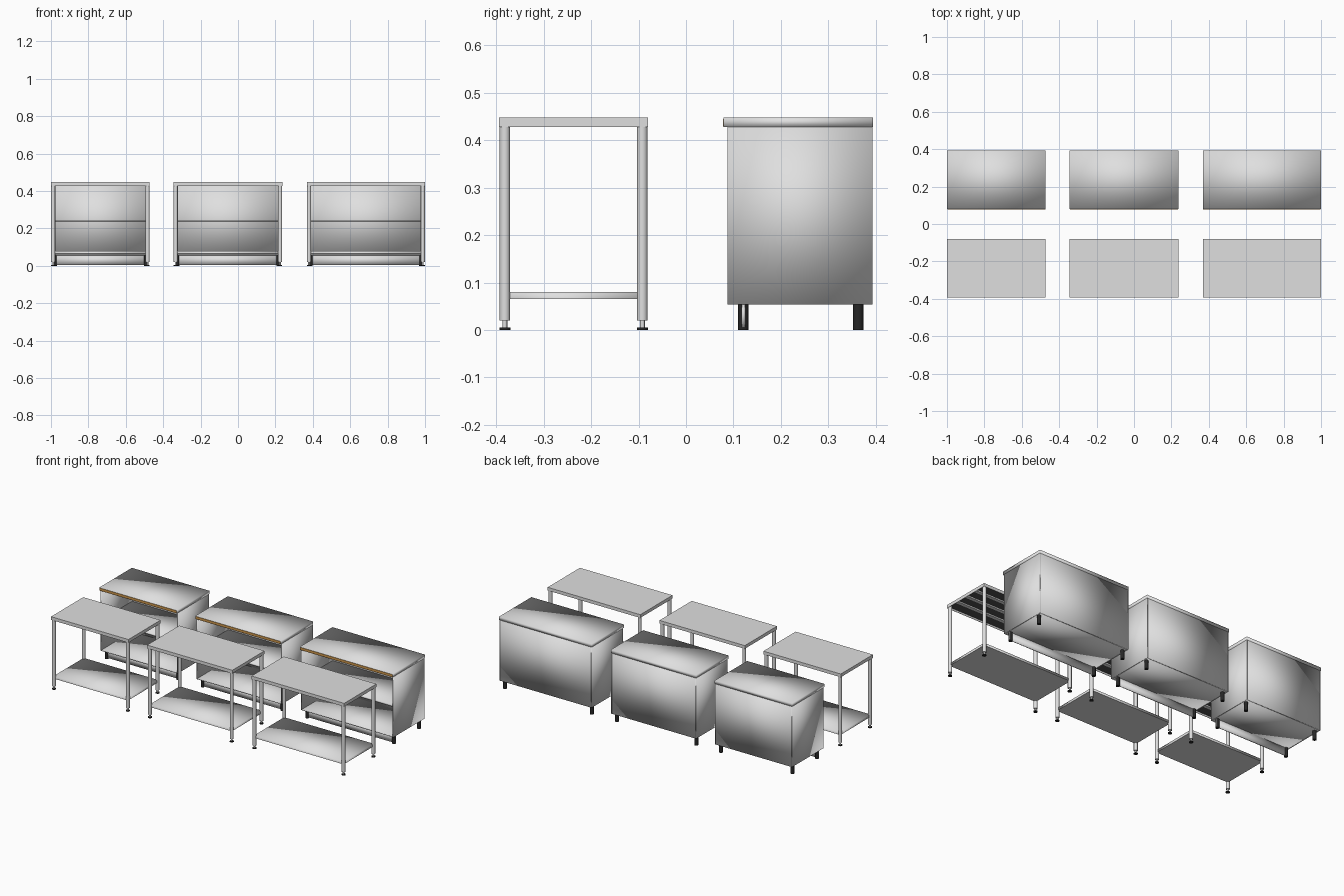
import bpy
import bmesh
from mathutils import Matrix, Vector

old = bpy.data.objects.get("Cube")
if old:
    bpy.data.objects.remove(old, do_unlink=True)


def material(name, r, g, b):
    m = bpy.data.materials.new(name)
    m.use_nodes = True
    m.diffuse_color = (r, g, b, 1)
    m.node_tree.nodes["Principled BSDF"].inputs["Base Color"].default_value = (r, g, b, 1)
    return m


steel = material("brushed steel", 0.74, 0.74, 0.74)
black = material("black plastic", 0.02, 0.02, 0.02)
dark = material("dark underside board", 0.08, 0.08, 0.08)
wood = material("chipboard edge", 0.6, 0.3, 0.07)


def finish(name, bm, mat):
    mesh = bpy.data.meshes.new(name)
    bm.to_mesh(mesh)
    bm.free()
    mesh.materials.append(mat)
    ob = bpy.data.objects.new(name, mesh)
    bpy.context.collection.objects.link(ob)
    return ob


def box(name, lo, hi, mat, smooth=False, flat_base=False, open_base=False):
    """Box between two corners; open_base leaves a thin folded sheet without a bottom."""
    lo, hi = Vector(lo), Vector(hi)
    bm = bmesh.new()
    bmesh.ops.create_cube(bm, size=1)
    bmesh.ops.scale(bm, vec=hi - lo, verts=bm.verts)
    bmesh.ops.translate(bm, vec=(lo + hi) / 2, verts=bm.verts)
    bm.normal_update()
    base = [f for f in bm.faces if f.normal.z < -0.9]
    for f in bm.faces:
        f.smooth = smooth and not (flat_base and f in base)
    if open_base:
        bmesh.ops.delete(bm, geom=base, context='FACES')
    ob = finish(name, bm, mat)
    if open_base:
        shell = ob.modifiers.new("sheet thickness", 'SOLIDIFY')
        shell.thickness = 0.003
        shell.offset = -1
    return ob


def rod(name, x, y, z0, z1, radius, mat):
    """Upright round bar with smooth sides and flat caps."""
    bm = bmesh.new()
    bmesh.ops.create_cone(bm, cap_ends=True, segments=20, radius1=radius, radius2=radius,
                          depth=z1 - z0, matrix=Matrix.Translation((x, y, (z0 + z1) / 2)))
    bm.normal_update()
    for f in bm.faces:
        f.smooth = abs(f.normal.z) < 0.5
    return finish(name, bm, mat)


TOP, UNDER = 0.448, 0.428


def table(x0, x1):
    y0, y1 = -0.394, -0.08
    # Folded sheet top with a dark board and ribs beneath
    box("table_top", (x0, y0, UNDER), (x1, y1, TOP), steel, open_base=True)
    box("table_top_board", (x0 + 0.004, y0 + 0.004, 0.438), (x1 - 0.004, y1 - 0.004, 0.444), dark)
    for i in range(3):
        y = y0 + (y1 - y0) * (i + 1) / 4
        box("table_rib", (x0 + 0.004, y - 0.012, 0.43), (x1 - 0.004, y + 0.012, 0.438), steel)
    # Round legs on adjustable feet
    for x in (x0 + 0.012, x1 - 0.012):
        for y in (y0 + 0.012, y1 - 0.012):
            rod("table_leg", x, y, 0.02, 0.436, 0.011, steel)
            rod("table_foot_stem", x, y, 0.004, 0.02, 0.005, steel)
            rod("table_foot_pad", x, y, 0, 0.005, 0.0115, black)
    # Lower shelf between the legs
    box("table_shelf", (x0 + 0.01, y0 + 0.01, 0.065), (x1 - 0.01, y1 - 0.01, 0.08),
        steel, smooth=True, flat_base=True)


def cabinet(x0, x1):
    y0, y1, z0 = 0.088, 0.393, 0.054
    wall = 0.005
    a, b = x0 + 0.001, x1 - 0.001
    # Separate sheet panels, open at the front
    for name, xa in (("cabinet_right_side", a), ("cabinet_left_side", b - wall)):
        box(name, (xa, y0, z0), (xa + wall, y1, UNDER), steel, smooth=True)
    box("cabinet_back", (a + wall, y1 - wall, z0), (b - wall, y1, UNDER), steel, smooth=True)
    box("cabinet_floor", (a + wall, y0, z0), (b - wall, y1 - wall, z0 + wall), steel, smooth=True)
    # Overhanging worktop with an exposed front edge
    box("cabinet_worktop", (x0, 0.079, UNDER), (x1, y1 + 0.001, TOP), steel, smooth=True)
    box("worktop_front_edge", (x0 + 0.002, 0.078, UNDER + 0.001), (x1 - 0.002, 0.079, TOP - 0.003), wood)
    # Inner shelf and plinth
    box("cabinet_shelf", (a + wall, y0 + 0.012, 0.235), (b - wall, y1 - wall, 0.246), steel, smooth=True)
    box("cabinet_plinth", (x0 + 0.009, 0.118, 0.005), (x1 - 0.009, 0.124, z0), steel, smooth=True)
    for x in (x0 + 0.02, x1 - 0.02):
        for y in (0.121, 0.363):
            rod("cabinet_leg", x, y, 0, z0 + 0.001, 0.011, black)


# Three widths, each with a table in front and a cabinet behind
for left, right in ((-1, -0.472), (-0.345, 0.237), (0.368, 1)):
    table(left, right)
    cabinet(left, right)
